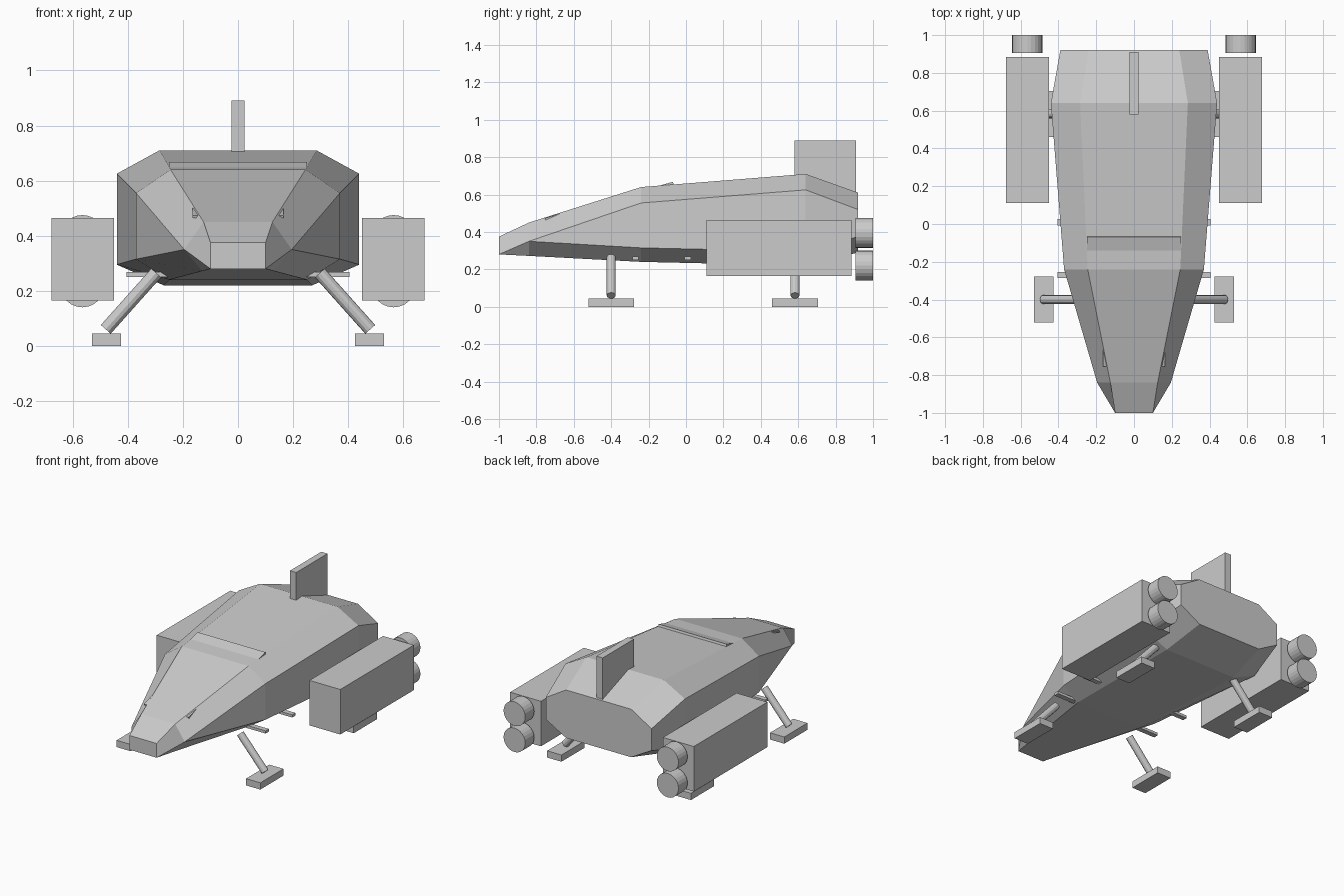
import bpy, bmesh, math
from mathutils import Vector, Matrix

old = bpy.data.objects.get("Cube")
if old:
    bpy.data.objects.remove(old, do_unlink=True)

GREY = (0.6, 0.6, 0.6, 1)
mat = bpy.data.materials.new("hull grey")
mat.use_nodes = True
mat.diffuse_color = GREY
mat.node_tree.nodes["Principled BSDF"].inputs["Base Color"].default_value = GREY


def finish(name, bm):
    bmesh.ops.recalc_face_normals(bm, faces=bm.faces[:])
    me = bpy.data.meshes.new(name)
    bm.to_mesh(me)
    bm.free()
    me.materials.append(mat)
    ob = bpy.data.objects.new(name, me)
    bpy.context.collection.objects.link(ob)
    return ob


def box(name, lo, hi, tilt=0):
    lo, hi = Vector(lo), Vector(hi)
    bm = bmesh.new()
    bmesh.ops.create_cube(bm, size=1, matrix=Matrix.Translation((lo + hi) / 2)
                          @ Matrix.Rotation(tilt, 4, 'X') @ Matrix.Diagonal((*(hi - lo), 1)))
    return finish(name, bm)


def rod(name, a, b, radius, sides):
    a, b = Vector(a), Vector(b)
    turn = (b - a).to_track_quat('Z', 'Y').to_matrix().to_4x4()
    bm = bmesh.new()
    bmesh.ops.create_cone(bm, cap_ends=True, segments=sides, radius1=radius, radius2=radius,
                          depth=(b - a).length, matrix=Matrix.Translation((a + b) / 2) @ turn)
    return finish(name, bm)


# Hull: eight-sided sections as y, then (x, z) of roof, shoulder, chine and belly
sections = [
    (-1.0, (0.10, 0.375), (0.10, 0.28), (0.10, 0.28), (0.10, 0.28)),
    (-0.84, (0.125, 0.45), (0.195, 0.35), (0.195, 0.35), (0.13, 0.272)),
    (-0.24, (0.245, 0.64), (0.37, 0.555), (0.37, 0.315), (0.25, 0.24)),
    (0.64, (0.285, 0.71), (0.44, 0.625), (0.44, 0.295), (0.27, 0.22)),
    (0.92, (0.24, 0.61), (0.39, 0.52), (0.39, 0.375), (0.24, 0.29)),
]
bm = bmesh.new()
rings = []
for y, *half in sections:
    ring = [bm.verts.new((x, y, z)) for x, z in half]
    ring += [bm.verts.new((-x, y, z)) for x, z in reversed(half)]
    rings.append(ring)
for r0, r1 in zip(rings, rings[1:]):
    for i in range(8):
        j = (i + 1) % 8
        bm.faces.new((r0[i], r0[j], r1[j], r1[i]))
bm.faces.new(rings[0])
bm.faces.new(rings[-1])
bmesh.ops.remove_doubles(bm, verts=bm.verts[:], dist=0.001)
finish("hull", bm)

# Tail fin, canopy ridge and nose window
box("tail_fin", (-0.023, 0.58, 0.60), (0.023, 0.91, 0.89))
box("canopy_ridge", (-0.25, -0.20, 0.635), (0.25, -0.065, 0.65), math.radians(16))
box("nose_window", (-0.165, -0.755, 0.477), (0.165, -0.665, 0.487), math.radians(17.5))

# Belly cross bars
for i, y in enumerate((-0.27, 0.01)):
    box(f"cross_bar_{i + 1}", (-0.405, y - 0.017, 0.25), (0.405, y + 0.017, 0.268))

for side, s in (("left", 1), ("right", -1)):
    # Engine pods with stacked thrusters
    box(f"{side}_engine_pod", *[(s * x, y, z) for x, y, z in
                               ((0.45, 0.11, 0.165), (0.677, 0.885, 0.465))])
    for level, z in (("lower", 0.22), ("upper", 0.395)):
        rod(f"{side}_{level}_thruster", (s * 0.565, 0.905, z), (s * 0.565, 1.0, z), 0.08, 24)
    # Landing legs and feet
    for end, y in (("front", -0.4), ("rear", 0.583)):
        rod(f"{side}_{end}_leg", (s * 0.297, y, 0.265), (s * 0.48, y, 0.06), 0.024, 12)
        box(f"{side}_{end}_foot", (s * 0.425, y - 0.122, 0), (s * 0.53, y + 0.122, 0.045))
